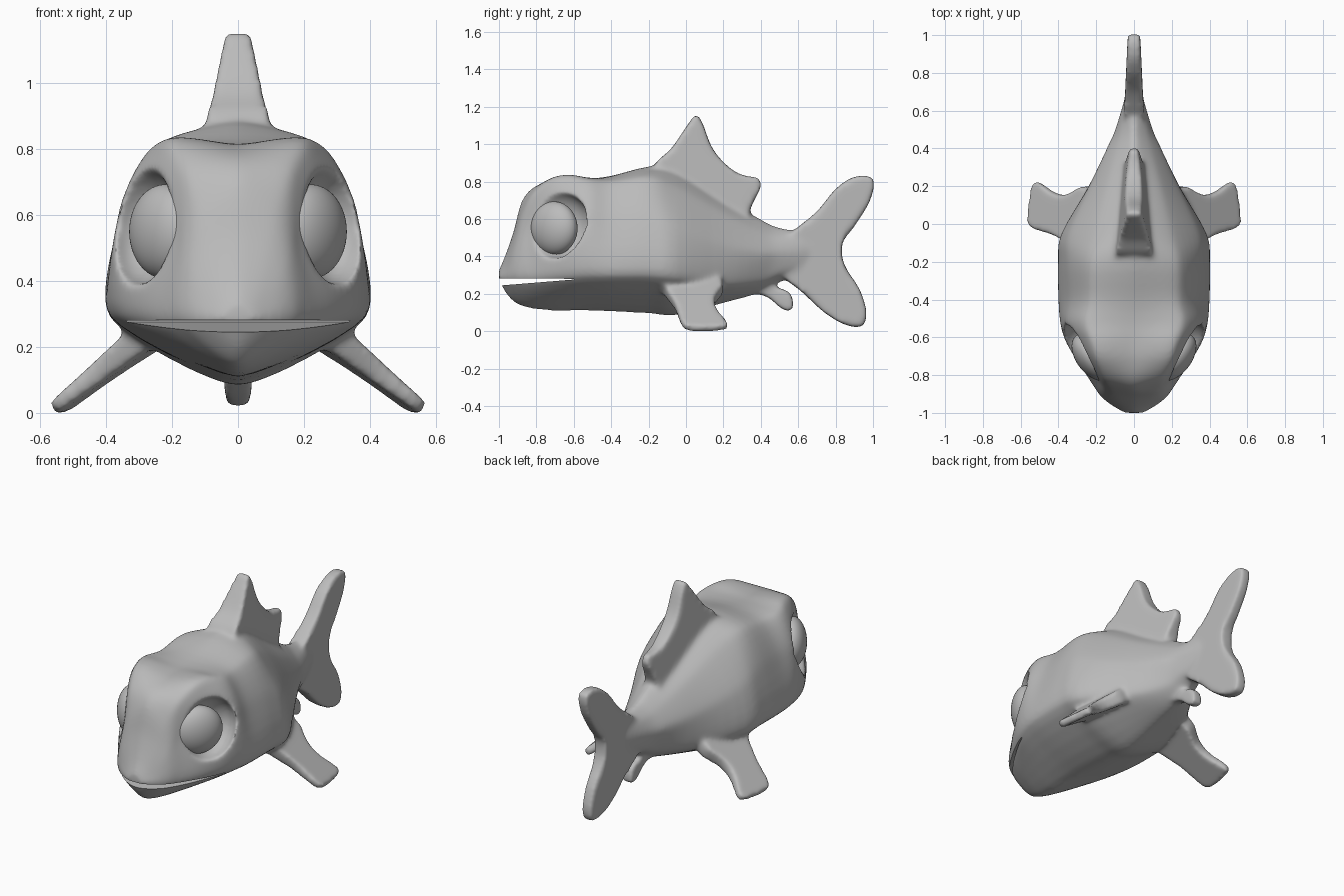
import bpy
import bmesh
from mathutils import Vector

if "Cube" in bpy.data.objects:
    bpy.data.objects.remove(bpy.data.objects["Cube"])

grey = bpy.data.materials.new("plain grey")
grey.use_nodes = True
grey.diffuse_color = (0.5, 0.5, 0.5, 1)
grey.node_tree.nodes["Principled BSDF"].inputs["Base Color"].default_value = (0.5, 0.5, 0.5, 1)


def spline(points, steps, closed, pull=0.5):
    """Smooth curve through all the points; a lower pull gives tighter corners."""
    points = [Vector(p) for p in points]
    count = len(points)
    result = []
    for i in range(count if closed else count - 1):
        picks = [i - 1, i, i + 1, i + 2]
        if closed:
            a, b, c, d = [points[k % count] for k in picks]
        else:
            a, b, c, d = [points[min(max(k, 0), count - 1)] for k in picks]
        leave, arrive = (c - a) * pull, (d - b) * pull
        for s in range(steps):
            t = s / steps
            ease = t * t * (3 - 2 * t)
            result.append(b.lerp(c, ease) + leave * (t * (1 - t) ** 2)
                          - arrive * (t * t * (1 - t)))
    if not closed:
        result.append(points[-1])
    return result


def bridge(bm, rings):
    """Skin a row of closed rings and cap both ends."""
    rows = [[bm.verts.new(p) for p in ring] for ring in rings]
    for low, high in zip(rows, rows[1:]):
        for i in range(len(low)):
            j = (i + 1) % len(low)
            bm.faces.new((low[i], low[j], high[j], high[i]))
    bm.faces.new(rows[0][::-1])
    bm.faces.new(rows[-1])


def fin(bm, outline, centre_x, half, normal, side=1):
    """Flat fin with a side outline, a sideways lean and a varying thickness."""
    front, back = [], []
    for y, z in spline(outline, 5, True):
        middle = Vector((centre_x(y, z), y, z))
        offset = Vector(normal).normalized() * half(y, z)
        for ring, p in ((front, middle + offset), (back, middle - offset)):
            ring.append((p.x * side, p.y, p.z))
    bridge(bm, [front, back])


def finish(bm, name):
    bmesh.ops.recalc_face_normals(bm, faces=bm.faces)
    mesh = bpy.data.meshes.new(name)
    bm.to_mesh(mesh)
    bm.free()
    obj = bpy.data.objects.new(name, mesh)
    bpy.context.collection.objects.link(obj)
    mesh.materials.append(grey)
    return obj


def ball(name, centre, radii, turn=0):
    bpy.ops.mesh.primitive_uv_sphere_add(segments=40, ring_count=24, radius=1, location=centre)
    obj = bpy.context.object
    obj.name = name
    obj.scale = radii
    obj.rotation_euler.z = turn
    bpy.ops.object.transform_apply(location=False, rotation=True, scale=True)
    obj.data.materials.append(grey)
    bpy.ops.object.shade_smooth()
    return obj


# Trunk: y, keel z, jaw x z, cheek x z, shoulder x z, crown z
stations = [
    (-1.0, .275, .055, .285, .05, .295, .035, .31, .33),
    (-.965, .205, .11, .28, .095, .33, .06, .38, .41),
    (-.92, .155, .165, .28, .145, .42, .09, .5, .54),
    (-.88, .135, .195, .28, .17, .48, .12, .62, .69),
    (-.82, .12, .235, .28, .195, .54, .16, .73, .765),
    (-.72, .11, .295, .285, .275, .57, .2, .81, .805),
    (-.62, .11, .345, .29, .34, .6, .225, .83, .815),
    (-.52, .11, .375, .295, .36, .62, .255, .81, .815),
    (-.4, .105, .39, .295, .345, .61, .235, .8, .83),
    (-.2, .095, .39, .295, .355, .6, .235, .82, .88),
    (-.05, .085, .37, .28, .345, .55, .2, .77, .87),
    (.2, .15, .22, .25, .235, .46, .14, .63, .71),
    (.4, .205, .1, .27, .145, .42, .09, .53, .6),
    (.5, .26, .075, .31, .1, .42, .07, .5, .555),
    (.68, .33, .035, .36, .045, .43, .035, .5, .53),
]
rings = []
for y, keel, jx, jz, cx, cz, sx, sz, crown in stations:
    right = [(jx, y, jz), (cx, y, cz), (sx, y, sz)]
    left = [(-x, y, z) for x, y, z in reversed(right)]
    rings.append(spline([(0, y, keel)] + right + [(0, y, crown)] + left, 6, True, 0.32))
columns = [spline(column, 4, False) for column in zip(*rings)]
bm = bmesh.new()
bridge(bm, list(zip(*columns)))

# Tail fin
fin(bm, [(.5, .45), (.58, .54), (.7, .64), (.8, .76), (.9, .825), (1.0, .815),
         (.985, .7), (.9, .56), (.84, .48), (.835, .4), (.86, .33), (.93, .22),
         (.965, .1), (.94, .025), (.85, .035), (.74, .1), (.62, .21), (.52, .3)],
    lambda y, z: 0, lambda y, z: .054 - .047 * (y - .55), (1, 0, 0))

# Dorsal fin
fin(bm, [(-.19, .8), (-.16, .9), (-.08, .975), (0, 1.09), (.05, 1.155), (.085, 1.12),
         (.14, .98), (.22, .885), (.3, .835), (.385, .82), (.4, .77), (.365, .7),
         (.34, .64), (.33, .57), (.2, .58), (-.1, .72)],
    lambda y, z: 0, lambda y, z: .044 - .15 * (y - .05) - .1 * (z - 1.12), (1, 0, 0))

# Small fin under the tail root
fin(bm, [(.36, .21), (.44, .18), (.52, .115), (.57, .12), (.565, .19), (.53, .22),
         (.46, .24), (.38, .27)],
    lambda y, z: 0, lambda y, z: .034, (1, 0, 0))

# Paired side fins
for side in (1, -1):
    fin(bm, [(-.13, .25), (-.06, .13), (-.025, .04), (.02, .012), (.17, .012), (.225, .03),
             (.17, .1), (.155, .16), (.2, .24), (.1, .29), (-.05, .29)],
        lambda y, z: .56 - 1.3 * (z - .01) - .12 * (y - .05),
        lambda y, z: .019 + .11 * z, (1, 0, 1.3), side)

body = finish(bm, "fish_body")

# Eye socket and mouth cutters
cutters = [ball("socket_cutter", (.3 * side, -.7, .57), (.12, .19, .18)) for side in (1, -1)]
bm = bmesh.new()
mouth = [(-1.1, .237), (-.97, .246), (-.6, .276), (-.6, .28), (-.97, .282), (-1.1, .282)]
bridge(bm, [[(x, y, z) for y, z in mouth] for x in (-.6, .6)])
mouth_cutter = finish(bm, "mouth_cutter")
for cutter in cutters + [mouth_cutter]:
    cutter.hide_render = True


def fuse():
    remesh = body.modifiers.new("fuse", "REMESH")
    remesh.mode = "VOXEL"
    remesh.voxel_size = 0.01


def carve(cutter):
    cut = body.modifiers.new("carve", "BOOLEAN")
    cut.operation = "DIFFERENCE"
    cut.solver = "EXACT"
    cut.object = cutter


# Fuse the parts, hollow the sockets, soften everything, then slit the mouth
fuse()
for cutter in cutters:
    carve(cutter)
fuse()
soften = body.modifiers.new("soften", "SMOOTH")
soften.factor = 0.5
soften.iterations = 20
carve(mouth_cutter)

bpy.ops.object.select_all(action="DESELECT")
body.select_set(True)
bpy.context.view_layer.objects.active = body
for name in [m.name for m in body.modifiers]:
    bpy.ops.object.modifier_apply(modifier=name)
bpy.ops.object.shade_smooth_by_angle(angle=0.8)
for cutter in cutters + [mouth_cutter]:
    bpy.data.objects.remove(cutter)

# Eyes, flattened and turned to face outward and forward
for name, side in (("left_eye", 1), ("right_eye", -1)):
    ball(name, (.221 * side, -.705, .55), (.085, .143, .143), -.64 * side)
